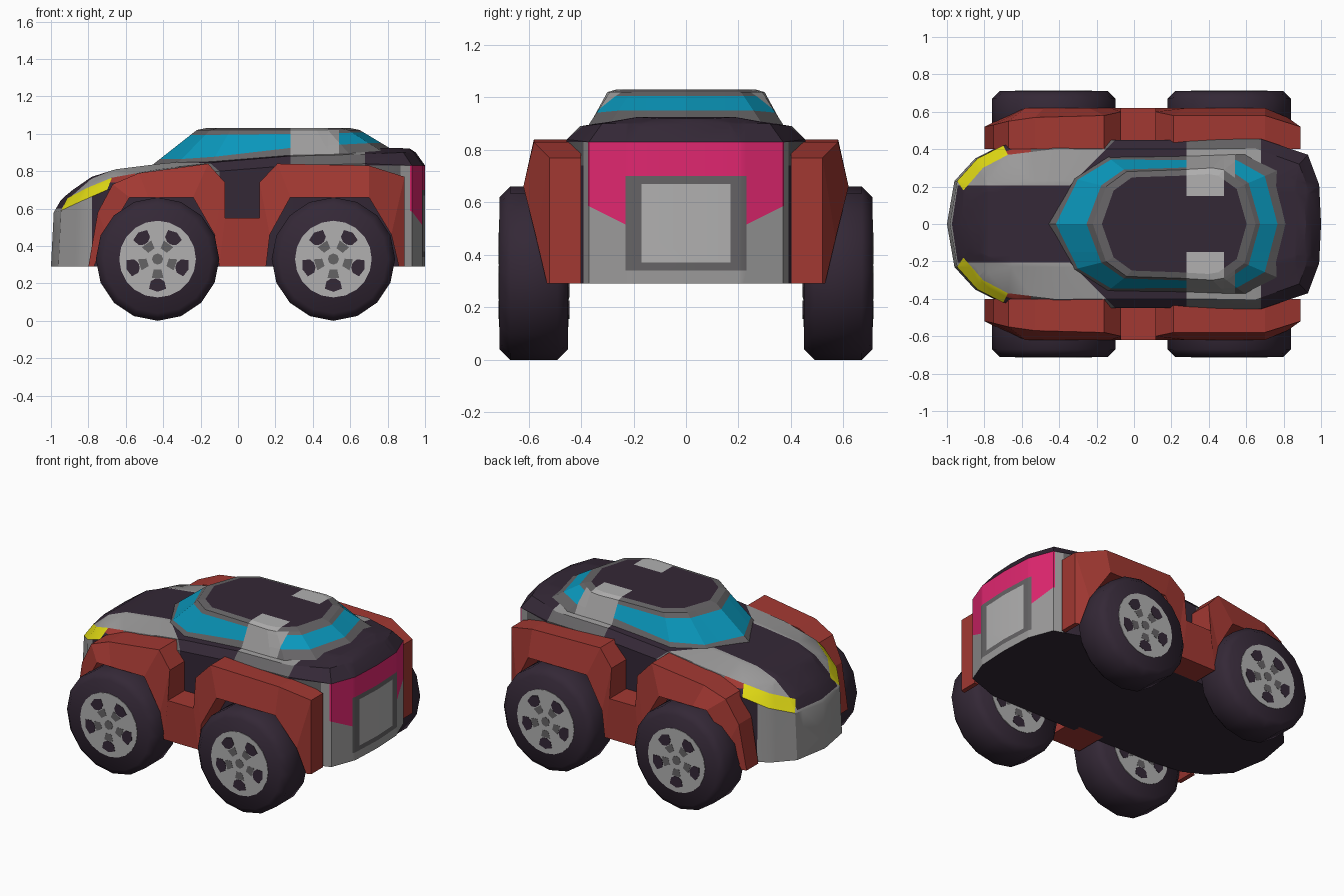
import bpy, bmesh, math
from mathutils import Vector

if "Cube" in bpy.data.objects:
    bpy.data.objects.remove(bpy.data.objects["Cube"])

COLOURS = {
    "dark_plum": (.034, .021, .037), "brick_red": (.36, .04, .032),
    "mid_gray": (.33, .325, .325), "light_gray": (.44, .435, .435),
    "dark_gray": (.13, .125, .13), "glass_blue": (.003, .31, .5),
    "lamp_yellow": (.75, .70, .007), "magenta": (.75, .02, .162),
}
MATS = []
for n, c in COLOURS.items():
    m = bpy.data.materials.new(n)
    m.diffuse_color = (*c, 1)
    m.use_nodes = True
    m.node_tree.nodes["Principled BSDF"].inputs["Base Color"].default_value = m.diffuse_color
    MATS.append(m)
PLUM, RED, GRAY, LIGHT, DGRAY, BLUE, YELLOW, PINK = range(8)


def loft(bm, rings, colour, caps=True):
    """Skin a list of closed rings; colour is an index or a rule of (ring, column)."""
    pick = colour if callable(colour) else (lambda i, j: colour)
    vs = [[bm.verts.new(p) for p in r] for r in rings]
    n = len(vs[0])
    for i in range(len(vs) - 1):
        for j in range(n):
            k = (j + 1) % n
            f = bm.faces.new((vs[i][j], vs[i][k], vs[i + 1][k], vs[i + 1][j]))
            f.material_index = pick(i, j)
    if caps:
        bm.faces.new(vs[0]).material_index = pick(0, 0)
        bm.faces.new(vs[-1]).material_index = pick(len(vs) - 1, 0)


def slice_plane(bm, co, no):
    bmesh.ops.bisect_plane(bm, geom=bm.verts[:] + bm.edges[:] + bm.faces[:],
                           plane_co=co, plane_no=Vector(no).normalized(), dist=1e-5)


def cut(bm, axis, values):
    """Slice the mesh with planes so colours get clean edges."""
    no = Vector((0, 0, 0))
    no[axis] = 1
    for v in values:
        slice_plane(bm, no * v, no)


def tidy(bm):
    bmesh.ops.remove_doubles(bm, verts=bm.verts[:], dist=1e-4)
    bmesh.ops.recalc_face_normals(bm, faces=bm.faces[:])
    bm.normal_update()


def finish(name, bm, smooth=0):
    tidy(bm)
    me = bpy.data.meshes.new(name)
    bm.to_mesh(me)
    bm.free()
    for m in MATS:
        me.materials.append(m)
    if smooth:
        me.shade_smooth()
        me.set_sharp_from_angle(angle=math.radians(smooth))
    ob = bpy.data.objects.new(name, me)
    bpy.context.collection.objects.link(ob)


# Body: cross-sections along x (x, half width, shoulder z, bevel z, top z)
stations = [
    (-1, 0, .58, .64, .67), (-.96, .23, .59, .655, .70), (-.85, .35, .64, .71, .77),
    (-.71, .42, .70, .765, .81), (-.45, .45, .76, .81, .84), (-.1, .45, .80, .85, .87),
    (.28, .45, .83, .88, .90), (.68, .455, .84, .89, .92), (.93, .37, .83, .90, .925),
    (.99, .21, .83, .90, .92), (1, 0, .83, .90, .92)]
rings = []
for x, w, zs, zm, zc in stations:
    lean = .985 if x < 0 else 1
    half = [(x, 0, .29), (x, w, .29), (x * lean, w, zs), (x * .95, max(w - .05, 0), zm),
            (x * .92, w * .5, zc), (x * .92, 0, zc)]
    rings.append(half + [(a, -b, c) for a, b, c in half[4:0:-1]])
bm = bmesh.new()
loft(bm, rings, lambda i, j: YELLOW if i in (1, 2) and j in (2, 7) else GRAY, caps=False)
tidy(bm)
cut(bm, 0, (-.78, -.55, -.1, .28, .68, .87, .92))
cut(bm, 1, (-.23, -.205, -.17, .17, .205, .23))
cut(bm, 2, (.34, .37, .60, .67, .70, .74, .83))
for s in (-1, 1):
    slice_plane(bm, (1, s * .22, .51), (0, -.5 * s, 1))     # lower edge of tail lamp
    slice_plane(bm, (-.1, s * .45, .8), (1, -s, 0))         # end of bonnet panels
bm.normal_update()


def body_colour(c, n):
    x, a, z = c.x, abs(c.y), c.z
    if n.z < -.7 or (x > .68 and z > .83):
        return PLUM
    if x > .87:                                  # tail panel
        if a < .17 and .37 < z < .67:
            return LIGHT
        if a < .23 and .34 < z < .70:
            return DGRAY
        lamp = x > .92 and (z > .70 or (a > .22 and z > .51 + (a - .22) * .5))
        return PINK if lamp else GRAY
    if -.78 < x < .87 and z < .74 and abs(n.y) > .6:
        return PLUM                              # inside the wheel arches
    if x < -.1 and a < .205:
        return PLUM if z > .60 else GRAY         # bonnet stripe
    if -.71 < x < -.55 and a > .37:
        return RED                               # fender colour behind the lamps
    if x < .28 and x > -.1 + (a - .45):
        return PLUM
    if x > -.55 and abs(n.y) > .6:
        return DGRAY                             # shaded shoulder strip
    return GRAY


for f in bm.faces:
    if f.material_index != YELLOW:
        f.material_index = body_colour(f.calc_center_median(), f.normal)
finish("body", bm, 28)

# Cabin: plan points (base x, y, z, roof x, y, start of the glass)
plan = [(-.43, 0, .855, -.22, 0, .06), (-.31, .24, .855, -.15, .20, .06),
        (-.13, .35, .865, -.04, .28, .08), (.27, .36, .89, .25, .29, .25),
        (.48, .36, .91, .42, .30, .25), (.57, .355, .92, .48, .29, .22),
        (.73, .27, .93, .59, .21, .22), (.80, 0, .93, .65, 0, .22)]
plan += [(a, -b, c, d, -e, t) for a, b, c, d, e, t in plan[6:0:-1]]
rings = [[Vector((a, b, c)).lerp(Vector((d, e, 1.02)), g if t is None else t)
          for a, b, c, d, e, g in plan] for t in (-.3, None, .84, 1)]
rings.append([(.22 + (p[3] - .22) * .89, p[4] * .89, 1.03) for p in plan])
bm = bmesh.new()
loft(bm, rings, lambda i, j: (DGRAY, BLUE, DGRAY, DGRAY, PLUM)[i])
tidy(bm)
cut(bm, 0, (.28, .48, .54))
cut(bm, 1, (-.15, .15))
for f in bm.faces:                               # side pillars and roof patches
    c = f.calc_center_median()
    if c.z > 1.02 and .28 < c.x < .48 and abs(c.y) > .15:
        f.material_index = LIGHT
    elif c.z < 1.02 and .28 < c.x < .54 and abs(c.y) > .15:
        f.material_index = GRAY
finish("cabin", bm)

# Fenders: pairs of outer edge and arch edge (x, z, y)
fender = [
    ((-.80, .29, .52), (-.77, .29, .53)), ((-.75, .58, .53), (-.70, .46, .57)),
    ((-.67, .73, .55), (-.58, .66, .62)), ((-.53, .79, .57), (-.48, .66, .62)),
    ((-.16, .84, .58), (-.24, .66, .62)), ((-.07, .74, .60), (-.125, .46, .62)),
    ((-.07, .55, .62), (-.10, .29, .62)), ((.115, .55, .62), (.15, .29, .62)),
    ((.115, .74, .60), (.17, .46, .62)), ((.21, .84, .58), (.28, .66, .62)),
    ((.70, .83, .58), (.70, .66, .62)), ((.89, .77, .52), (.82, .46, .57)),
    ((.89, .29, .52), (.86, .29, .53))]
for side, s in (("right", -1), ("left", 1)):
    bm = bmesh.new()
    loft(bm, [[(o[0], s * o[2], o[1]), (a[0], s * a[2], a[1]),
               (a[0], s * .40, a[1]), (o[0], s * .40, o[1])] for o, a in fender], RED)
    finish("fender_" + side, bm)


# Wheels: chamfered tyre, rim plates on both faces, five openings and a hub
def circle(cx, y, r, n, cz=.33):
    return [(cx + r * math.sin(2 * math.pi * k / n), y, cz - r * math.cos(2 * math.pi * k / n))
            for k in range(n)]


def plate(cx, y, ang, pts):
    return [(cx + r * math.sin(ang + d), y, .33 + r * math.cos(ang + d)) for r, d in pts]


OPENING = ((.105, -.12), (.125, -.30), (.165, -.28), (.175, 0), (.165, .28), (.125, .30), (.105, .12))
SHADE = ((.06, -.35), (.105, -.30), (.105, .30), (.06, .35))

for end, cx in (("front", -.43), ("rear", .51)):
    for side, s in (("right", -1), ("left", 1)):
        bm = bmesh.new()
        loft(bm, [circle(cx, s * y, r, 16) for r, y in
                  ((.29, .45), (.33, .49), (.33, .67), (.29, .71))], PLUM)
        finish(f"tyre_{end}_{side}", bm, 50)
        bm = bmesh.new()
        for y, d in ((.71, 1), (.45, -1)):
            loft(bm, [circle(cx, s * (y + d * h), .205, 20) for h in (-.003, .003)], LIGHT)
            loft(bm, [circle(cx, s * (y + d * h), .03, 8) for h in (-.002, .005)], DGRAY)
            for k in range(5):
                ang = 2 * math.pi * (k + .5) / 5
                loft(bm, [plate(cx, s * (y + d * h), ang, OPENING) for h in (-.002, .005)], PLUM)
                loft(bm, [plate(cx, s * (y + d * h), ang, SHADE) for h in (-.002, .004)], DGRAY)
        finish(f"rim_{end}_{side}", bm)
